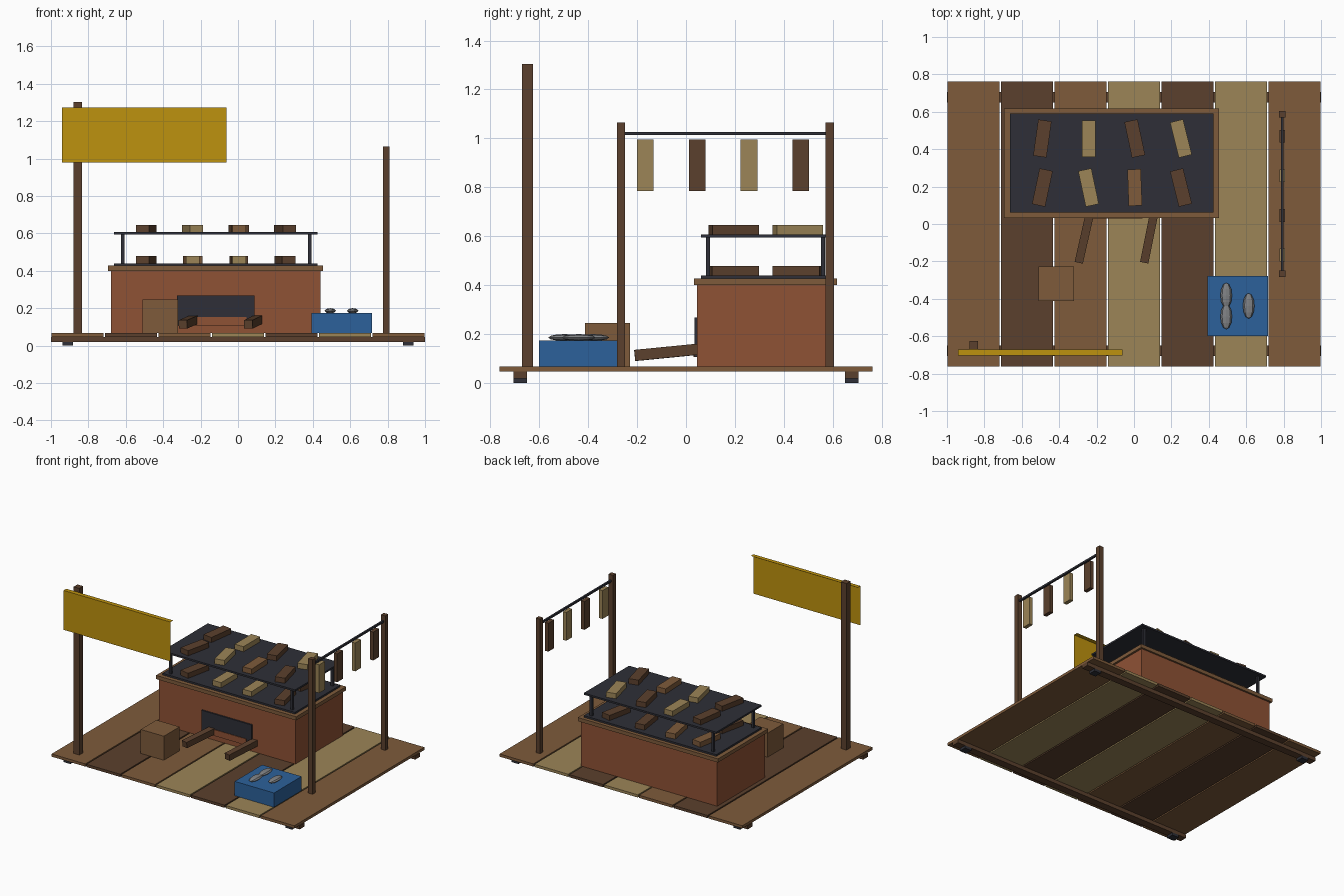
import bpy, bmesh, math
from mathutils import Vector, Matrix

if "Cube" in bpy.data.objects:
    bpy.data.objects.remove(bpy.data.objects["Cube"])


def material(name, rgb):
    m = bpy.data.materials.new(name)
    lin = [((c / 255 + 0.055) / 1.055) ** 2.4 for c in rgb]
    m.diffuse_color = (*lin, 1)
    m.use_nodes = True
    m.node_tree.nodes["Principled BSDF"].inputs["Base Color"].default_value = m.diffuse_color
    return m


MID = material("mid_brown_wood", (126, 91, 59))
DARK = material("dark_brown_wood", (91, 64, 45))
TAN = material("tan_wood", (156, 133, 87))
BRICK = material("red_brick", (143, 82, 53))
IRON = material("charcoal_iron", (46, 47, 55))
BLUE = material("blue_plastic", (44, 97, 155))
YELLOW = material("yellow_sign", (190, 146, 14))
GREY = material("fish_grey", (128, 130, 133))


def finish(name, bm, mat):
    me = bpy.data.meshes.new(name)
    bm.to_mesh(me)
    bm.free()
    me.materials.append(mat)
    ob = bpy.data.objects.new(name, me)
    bpy.context.collection.objects.link(ob)
    return ob


def block(name, mat, center, size, rot=None):
    bm = bmesh.new()
    bmesh.ops.create_cube(bm, size=1)
    bm.transform(Matrix.Diagonal((*size, 1)))
    if rot:
        bm.transform(rot.to_4x4())
    bm.transform(Matrix.Translation(center))
    return finish(name, bm, mat)


def span(name, mat, x, y, z):
    """Box from its lower and upper limits on each axis."""
    return block(name, mat, [(a[0] + a[1]) / 2 for a in (x, y, z)],
                 [a[1] - a[0] for a in (x, y, z)])


# Deck: planks, two cross beams and four feet
FLOOR = 0.067
for i, mat in enumerate((MID, DARK, MID, TAN, DARK, TAN, MID)):
    block("deck_plank", mat, ((i - 3) * 0.286, 0, 0.057), (0.276, 1.525, 0.02))
for s in (-1, 1):
    block("deck_beam", DARK, (0, s * 0.677, 0.033), (2, 0.055, 0.028))
    for t in (-1, 1):
        block("deck_foot", IRON, (t * 0.91, s * 0.677, 0.01), (0.055, 0.055, 0.02))

# Brick stove with wooden rim and firebox opening
span("stove_body", BRICK, (-0.68, 0.44), (0.045, 0.605), (FLOOR, 0.40))
span("stove_rim", MID, (-0.695, 0.455), (0.032, 0.618), (0.40, 0.427))
span("firebox_opening", IRON, (-0.325, 0.087), (0.034, 0.05), (0.107, 0.267))
span("firebox_sill", BRICK, (-0.235, 0.045), (0.03, 0.038), (0.107, 0.153))

# Two-tier grill with corner legs
for name, z in (("lower_grill", 0.427), ("upper_grill", 0.594)):
    span(name, IRON, (-0.663, 0.424), (0.062, 0.592), (z, z + 0.013))
for x in (-0.616, 0.383):
    for y in (0.09, 0.56):
        block("grill_leg", IRON, (x, y, 0.517), (0.018, 0.018, 0.16))

# Food pieces on both tiers: (material, turn in degrees) from left to right
rows = (
    (0.607, 0.457, ((DARK, -8), (TAN, 0), (DARK, 12), (TAN, 14))),
    (0.607, 0.195, ((DARK, -12), (TAN, 12), (MID, 2), (DARK, 14))),
    (0.440, 0.457, ((MID, -10), (MID, 10), (DARK, 8), (DARK, -12))),
    (0.440, 0.195, ((DARK, -12), (TAN, 0), (TAN, 2), (DARK, 12))),
)
for z, y, items in rows:
    for i, (mat, deg) in enumerate(items):
        block("grilled_piece", mat, (-0.49 + i * 0.247, y, z + 0.019), (0.072, 0.195, 0.038),
              Matrix.Rotation(math.radians(deg), 3, 'Z'))

# Logs sticking out of the firebox
for x0, x1 in ((-0.295, -0.235), (0.055, 0.108)):
    a, b = Vector((x0, -0.205, 0.113)), Vector((x1, 0.06, 0.139))
    d = b - a
    block("fire_log", DARK, (a + b) / 2, (0.045, d.length, 0.045),
          d.to_track_quat('Y', 'Z').to_matrix())

# Crate and cool box
span("crate", MID, (-0.51, -0.32), (-0.412, -0.228), (FLOOR, 0.245))
span("cool_box", BLUE, (0.393, 0.716), (-0.6, -0.278), (FLOOR, 0.173))

# Fish lying on the cool box
for x, y in ((0.493, -0.382), (0.493, -0.495), (0.613, -0.438)):
    bm = bmesh.new()
    bmesh.ops.create_uvsphere(bm, u_segments=8, v_segments=6, radius=1)
    bm.transform(Matrix.Translation((x, y, 0.186)) @ Matrix.Diagonal((0.031, 0.068, 0.014, 1))
                 @ Matrix.Rotation(math.pi / 2, 4, 'X'))
    finish("fish", bm, GREY)

# Sign post and thin sign: front sheet with a top lip folded back
span("sign_post", DARK, (-0.88, -0.833), (-0.67, -0.625), (FLOOR, 1.303))
bm = bmesh.new()
v = [[bm.verts.new((x, y, z)) for x in (-0.94, -0.062)]
     for y, z in ((-0.702, 0.98), (-0.702, 1.272), (-0.67, 1.272))]
for lo, hi in zip(v, v[1:]):
    bm.faces.new((lo[0], lo[1], hi[1], hi[0]))
finish("sign_board", bm, YELLOW)

# Drying rack: two posts, rod and hanging pieces
for y in (-0.266, 0.587):
    block("rack_post", DARK, (0.792, y, 0.566), (0.036, 0.034, 0.998))
block("rack_rod", IRON, (0.792, 0.16, 1.02), (0.014, 0.86, 0.014))
for i in range(4):
    block("hanging_piece", DARK if i % 2 else TAN, (0.792, -0.166 + i * 0.2117, 0.89),
          (0.028, 0.068, 0.21))
